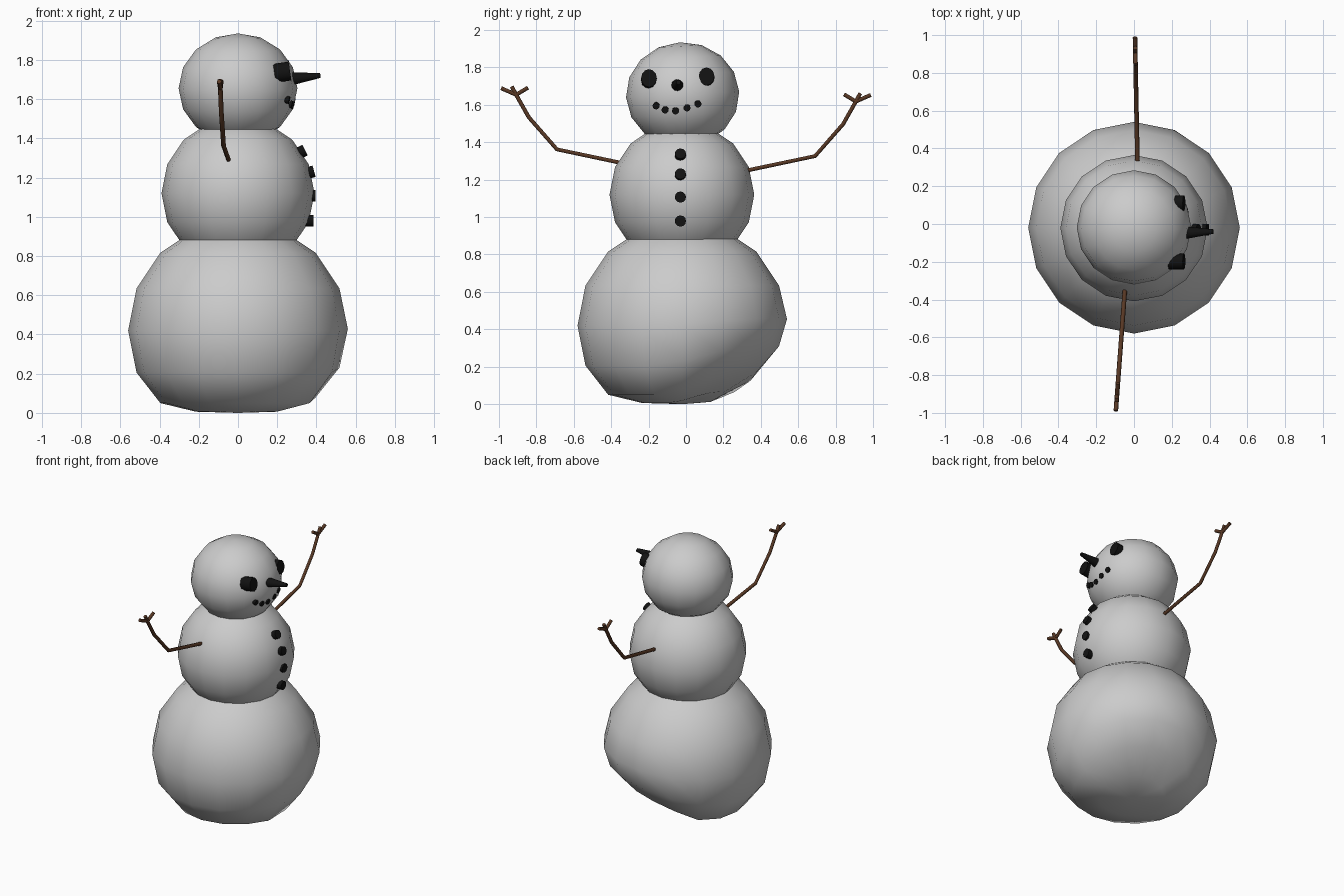
import bpy, bmesh, math
from mathutils import Vector, Matrix

if "Cube" in bpy.data.objects:
    bpy.data.objects.remove(bpy.data.objects["Cube"])


def material(name, rgb):
    m = bpy.data.materials.new(name)
    m.diffuse_color = (*rgb, 1)
    m.use_nodes = True
    m.node_tree.nodes["Principled BSDF"].inputs["Base Color"].default_value = m.diffuse_color
    return m


COAL = material("coal_black", (0.006, 0.006, 0.006))
WOOD = material("bark_brown", (0.1, 0.04, 0.018))


def finish(bm, name, mat=None, smooth=None):
    mesh = bpy.data.meshes.new(name)
    bm.to_mesh(mesh)
    bm.free()
    ob = bpy.data.objects.new(name, mesh)
    bpy.context.collection.objects.link(ob)
    if mat:
        mesh.materials.append(mat)
    bpy.ops.object.select_all(action='DESELECT')
    bpy.context.view_layer.objects.active = ob
    ob.select_set(True)
    bpy.ops.object.shade_smooth_by_angle(angle=math.radians(smooth or 40))
    return ob


def unit_ball():
    bm = bmesh.new()
    bmesh.ops.create_uvsphere(bm, u_segments=16, v_segments=8, radius=1)
    return bm


def ball(name, center, size, tilt=0):
    bm = unit_ball()
    bm.transform(Matrix.Translation(center) @ Matrix.Rotation(tilt, 4, 'X')
                 @ Matrix.Diagonal((*size, 1)))
    return finish(bm, name, smooth=80)


def coal(name, outer, direction, r, depth=0.06, tip=None, stretch=1.0):
    """Short round plug whose outer face is centred on `outer`."""
    d = Vector(direction).normalized()
    bm = bmesh.new()
    bmesh.ops.create_cone(bm, cap_ends=True, segments=12, radius1=r,
                          radius2=r if tip is None else tip, depth=depth)
    rot = d.to_track_quat('Z', 'Y').to_matrix().to_4x4()
    bm.transform(Matrix.Translation(Vector(outer) - d * depth / 2) @ rot
                 @ Matrix.Diagonal((1, stretch, 1, 1)))
    return finish(bm, name, COAL)


# Bottom ball: flat underneath and pressed in low on the +x +y side
bm = unit_ball()
LIFT = {0: 0.04, -1: 0.12, -2: 0.14, -3: 0.06}
for v in bm.verts:
    ring = round(math.degrees(math.asin(max(-1, min(1, v.co.z)))) / 22.5)
    ang = math.degrees(math.atan2(v.co.y, v.co.x)) - 65
    ang = (ang + 180) % 360 - 180
    weight = max(0, math.cos(math.radians(min(90, abs(ang) * 1.2))))
    z = {-2: 0.05, -3: 0.006, -4: 0.0}.get(ring, 0.42 + 0.56 * v.co.z)
    v.co = Vector((v.co.x * 0.56, v.co.y * 0.56 - 0.02,
                   z + LIFT.get(ring, 0) * weight))
finish(bm, "bottom_ball", smooth=80)

# Middle ball and head
ball("middle_ball", (0, -0.022, 1.12), (0.39, 0.387, 0.387))
ball("head_ball", (0, -0.018, 1.655), (0.303, 0.303, 0.28), math.radians(3))

# Face
for i, (y, z) in enumerate([(-0.198, 1.743), (0.11, 1.752)]):
    coal(f"eye_{i}", (0.265, y, z), (1, 0, 0.15), 0.042, 0.08, stretch=1.15)
coal("nose", (0.42, -0.04, 1.72), (1, 0.04, 0.11), 0.038, 0.18, tip=0.012)
MOUTH = [(0.262, -0.16, 1.594), (0.276, -0.112, 1.572), (0.284, -0.056, 1.567),
         (0.29, 0.005, 1.583), (0.284, 0.064, 1.604)]
for i, p in enumerate(MOUTH):
    coal(f"mouth_{i}", p, (1, p[1], -0.2), 0.019, 0.05)

# Buttons
for i, (x, z, up) in enumerate([(0.342, 1.34, 0.5), (0.388, 1.232, 0.28),
                                (0.396, 1.107, 0), (0.386, 0.979, 0)]):
    coal(f"button_{i}", (x, -0.03, z), (1, 0, up), 0.03, 0.07)


# Stick arms with three twig fingers each
def arm(name, paths):
    cu = bpy.data.curves.new(name, 'CURVE')
    cu.dimensions = '3D'
    cu.bevel_depth = 0.012
    cu.bevel_resolution = 1
    cu.use_fill_caps = True
    for pts in paths:
        sp = cu.splines.new('POLY')
        sp.points.add(len(pts) - 1)
        for q, p in zip(sp.points, pts):
            q.co = (*p, 1)
    cu.materials.append(WOOD)
    ob = bpy.data.objects.new(name, cu)
    bpy.context.collection.objects.link(ob)


# shape: distance outward and height, shared by both arms
LIMB = [(0.32, -0.078), (0.69, 0.0), (0.84, 0.171), (0.914, 0.302)]
TIPS = [(0.988, 0.327), (0.932, 0.336), (0.845, 0.33)]
for name, side, base_z, x0, slope in [("arm_left", -1, 1.362, -0.022, -0.075),
                                      ("arm_right", 1, 1.326, 0.025, -0.02)]:
    def place(p):
        return (x0 + slope * p[0], side * p[0], base_z + p[1])
    arm(name, [[place(p) for p in LIMB]]
        + [[place((0.908, 0.292)), place(t)] for t in TIPS])
